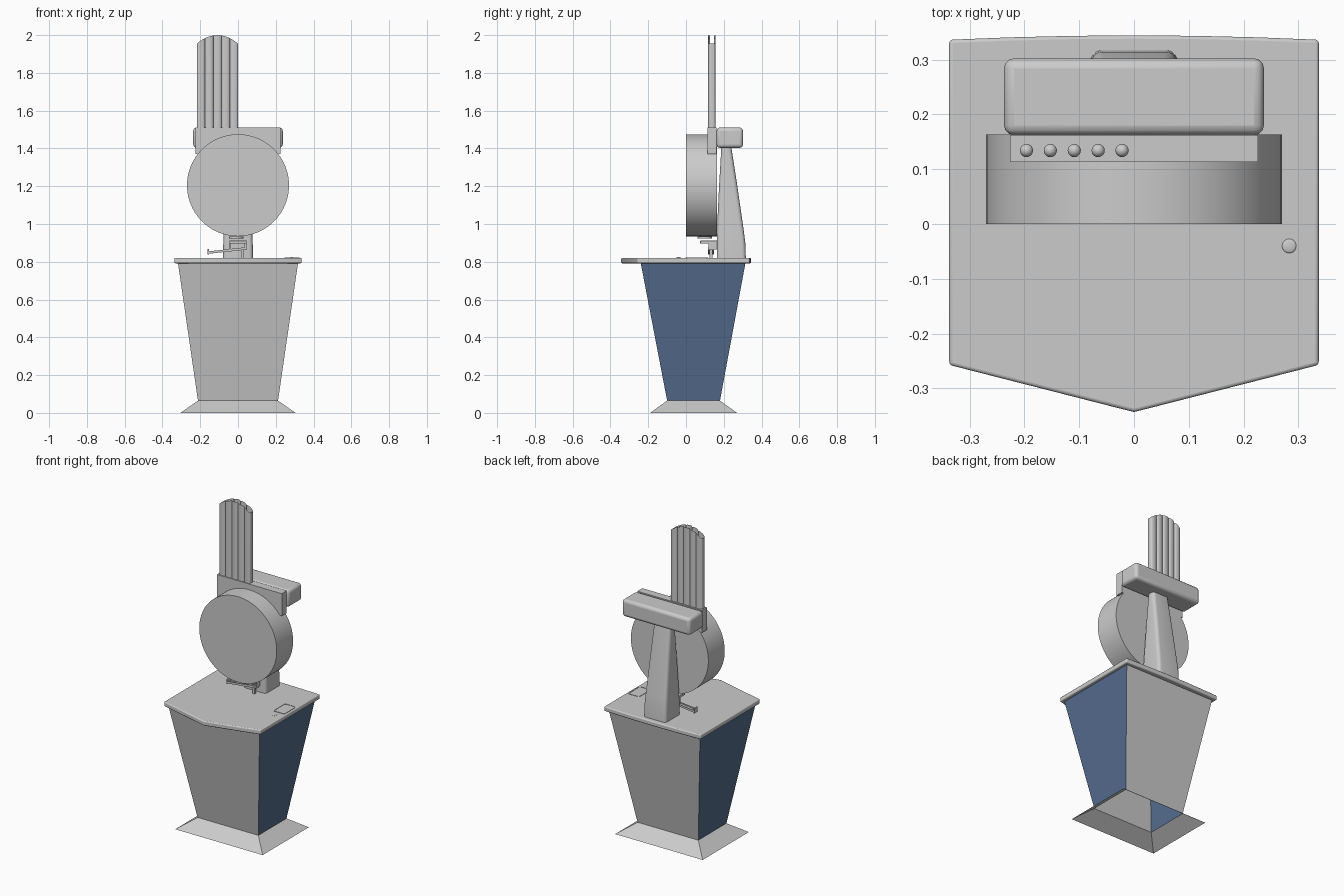
import bpy, bmesh, math
from mathutils import Matrix

if "Cube" in bpy.data.objects:
    bpy.data.objects.remove(bpy.data.objects["Cube"])

blue = bpy.data.materials.new("blue_panel")
blue.diffuse_color = (0.09, 0.15, 0.27, 1)
blue.use_nodes = True
blue.node_tree.nodes["Principled BSDF"].inputs["Base Color"].default_value = blue.diffuse_color


def finish(name, bm, bevel=0.0, segs=3):
    bmesh.ops.recalc_face_normals(bm, faces=bm.faces)
    me = bpy.data.meshes.new(name)
    bm.to_mesh(me)
    bm.free()
    ob = bpy.data.objects.new(name, me)
    bpy.context.collection.objects.link(ob)
    bpy.ops.object.select_all(action='DESELECT')
    ob.select_set(True)
    bpy.context.view_layer.objects.active = ob
    bpy.ops.object.shade_smooth_by_angle(angle=math.radians(35))
    if bevel:
        m = ob.modifiers.new("soft_edges", 'BEVEL')
        m.width, m.segments = bevel, segs
        m.limit_method = 'ANGLE'
    return ob


def loft(name, rings, caps=(True, True), bevel=0.0):
    bm = bmesh.new()
    loops = [[bm.verts.new(p) for p in r] for r in rings]
    n = len(loops[0])
    for a, b in zip(loops, loops[1:]):
        for i in range(n):
            j = (i + 1) % n
            bm.faces.new((a[i], a[j], b[j], b[i]))
    if caps[0]:
        bm.faces.new(loops[0][::-1])
    if caps[1]:
        bm.faces.new(loops[-1])
    return finish(name, bm, bevel)


def rect(hx, y0, y1, z):
    return [(-hx, y0, z), (hx, y0, z), (hx, y1, z), (-hx, y1, z)]


def rounded(hx, y0, y1, r, z, cx=0.0):
    pts = []
    for k, (sx, y) in enumerate(((-1, y0 + r), (1, y0 + r), (1, y1 - r), (-1, y1 - r))):
        for s in range(6):
            a = math.pi + (k + s / 5) * math.pi / 2
            pts.append((cx + sx * (hx - r) + r * math.cos(a), y + r * math.sin(a), z))
    return pts


def box(name, x0, x1, y0, y1, z0, z1, bevel=0.0, tilt=0.0):
    bm = bmesh.new()
    mat = (Matrix.Translation(((x0 + x1) / 2, (y0 + y1) / 2, (z0 + z1) / 2))
           @ Matrix.Rotation(tilt, 4, 'Y') @ Matrix.Diagonal((x1 - x0, y1 - y0, z1 - z0, 1)))
    bmesh.ops.create_cube(bm, size=1, matrix=mat)
    return finish(name, bm, bevel)


def cylinder(name, c, r, depth, axis='Z', n=32):
    bm = bmesh.new()
    rot = Matrix.Rotation(math.pi / 2, 4, 'X') if axis == 'Y' else Matrix()
    bmesh.ops.create_cone(bm, cap_ends=True, segments=n, radius1=r, radius2=r,
                          depth=depth, matrix=Matrix.Translation(c) @ rot)
    return finish(name, bm)


def ball(name, c, r, flat=1.0):
    bm = bmesh.new()
    bmesh.ops.create_uvsphere(bm, u_segments=20, v_segments=12, radius=r,
                              matrix=Matrix.Translation(c) @ Matrix.Diagonal((1, 1, flat, 1)))
    return finish(name, bm)


# Pedestal: flared foot and tapered body with blue side panels
loft("foot_skirt", [rect(0.305, -0.19, 0.27, 0), rect(0.212, -0.10, 0.18, 0.065)], (False, False))
body = loft("pedestal_body", [rect(0.212, -0.10, 0.18, 0.065), rect(0.318, -0.24, 0.315, 0.795)],
            (False, True))
plain = bpy.data.materials.new("plain_panel")
body.data.materials.append(plain)
body.data.materials.append(blue)
for p in body.data.polygons:
    p.material_index = 1 if abs(p.normal.x) > 0.7 else 0

# Countertop: pointed front, gently bowed back
outline = [(-0.337, -0.257), (0, -0.343), (0.337, -0.257), (0.337, 0.336)]
outline += [(0.337 * t, 0.344 - 0.008 * t * t) for t in (0.67, 0.33, 0, -0.33, -0.67, -1)]
loft("countertop", [[(x, y, z) for x, y in outline] for z in (0.792, 0.821)], bevel=0.006)

# Tray frame and button on the counter
loft("counter_tray", [rounded(0.04, -0.002, 0.117, 0.012, 0.82, 0.285),
                      rounded(0.04, -0.002, 0.117, 0.012, 0.8235, 0.285),
                      rounded(0.036, 0.002, 0.113, 0.009, 0.8235, 0.285),
                      rounded(0.036, 0.002, 0.113, 0.009, 0.8215, 0.285)])
ball("counter_button", (0.283, -0.04, 0.821), 0.013, 0.25)

# Support column and rounded head
loft("support_column", [rounded(hx, y0, y1, 0.02, z) for hx, y0, y1, z in (
    (0.079, 0.163, 0.317, 0.815), (0.078, 0.163, 0.314, 0.90), (0.075, 0.164, 0.305, 0.97),
    (0.066, 0.175, 0.272, 1.20), (0.058, 0.188, 0.238, 1.42))])
box("rear_head", -0.237, 0.237, 0.162, 0.302, 1.403, 1.511, 0.018)

# Round drum
cylinder("drum", (0, 0.0815, 1.205), 0.27, 0.163, 'Y', 96)

# Tube holder with fluted open tube rack
box("tube_holder", -0.226, 0.226, 0.113, 0.162, 1.37, 1.511)
half = 0.0218
centres = [-0.218 + half * (2 * i + 1) for i in range(5)]
front = []
for c in centres:
    for s in range(9):
        a = math.pi * (1 - s / 8)
        front.append((c + half * math.cos(a), 0.010 + 0.010 * math.sin(a)))
    if c != centres[-1]:
        front.pop()
yc = 0.137
flutes = [(x, yc - d) for x, d in front] + [(x, yc + d) for x, d in reversed(front)]
rack = loft("tube_rack", [[(x, y, 1.50) for x, y in flutes],
                          [(x, y, 2.0 - 0.045 * ((x + 0.109) / 0.109) ** 2) for x, y in flutes]],
            (False, False))
for i, c in enumerate(centres):
    ball(f"tube_ball_{i + 1}", (c, 0.134, 1.524), 0.012)

# Outlet under the drum
box("outlet_bracket", -0.045, 0.045, 0.075, 0.165, 0.896, 0.912, 0.002)
cylinder("outlet_collar", (-0.01, 0.10, 0.929), 0.038, 0.012)
for i, x in enumerate((-0.046, 0.034)):
    box(f"outlet_leg_{i + 1}", x, x + 0.01, 0.12, 0.148, 0.862, 0.91)
box("outlet_back", -0.04, 0.04, 0.145, 0.165, 0.865, 0.90)

# Sloping chute with side rails and end posts
tilt = -math.atan2(0.022, 0.2)
box("chute_floor", -0.16, 0.044, 0.118, 0.145, 0.853, 0.859, tilt=tilt)
for i, y in enumerate((0.116, 0.143)):
    box(f"chute_rail_{i + 1}", -0.16, 0.044, y, y + 0.004, 0.853, 0.866, tilt=tilt)
box("chute_end_stop", -0.162, -0.154, 0.116, 0.147, 0.838, 0.868)
box("chute_post", 0.015, 0.028, 0.125, 0.140, 0.82, 0.866)
